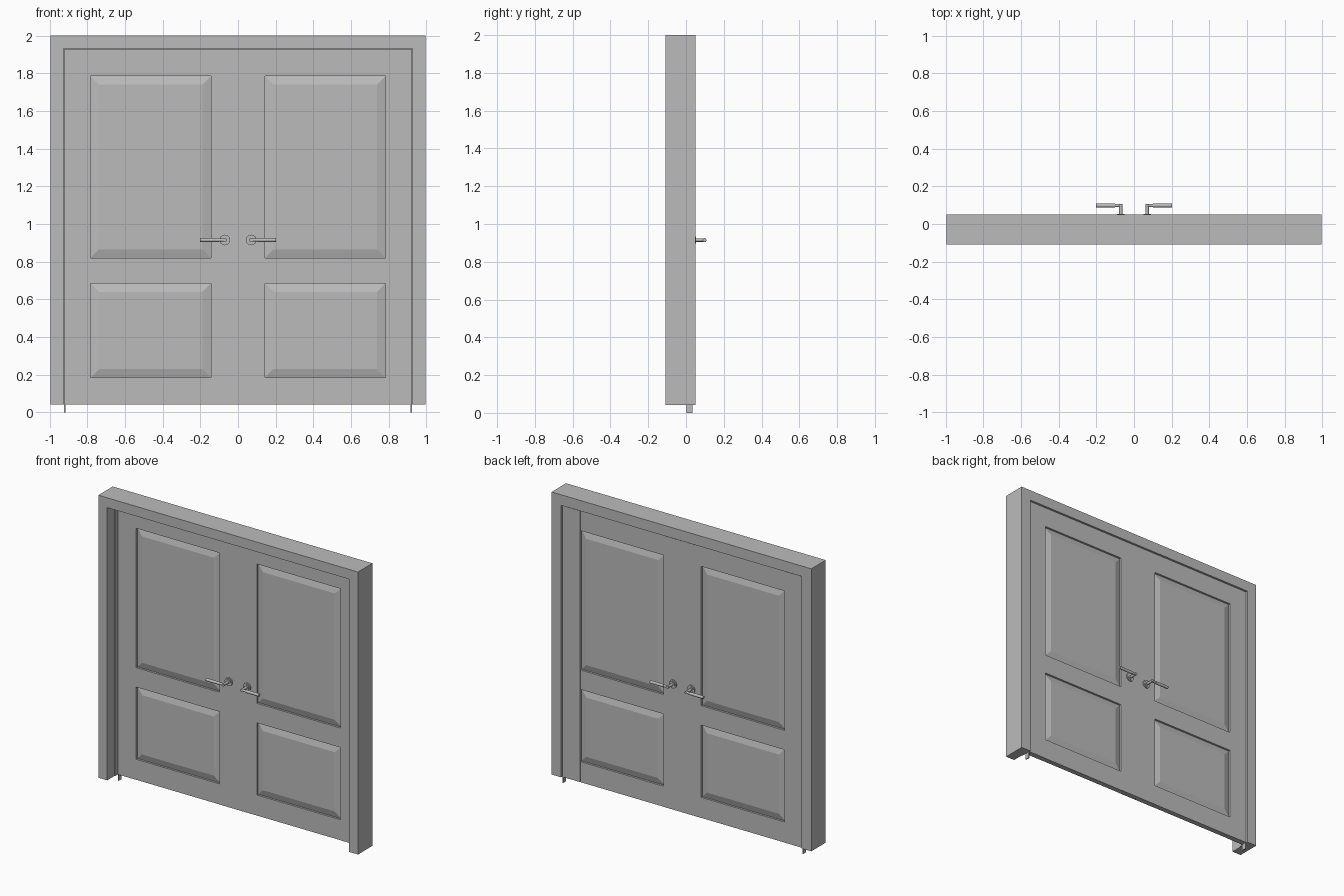
import bpy, bmesh, math
from mathutils import Matrix, Vector

if "Cube" in bpy.data.objects:
    bpy.data.objects.remove(bpy.data.objects["Cube"])

grey = bpy.data.materials.new("plain_grey")
grey.diffuse_color = (0.5, 0.5, 0.5, 1)
grey.use_nodes = True
grey.node_tree.nodes["Principled BSDF"].inputs["Base Color"].default_value = grey.diffuse_color

HALF_W, TOP, FLOOR_GAP = 0.995, 2.0, 0.043
DOOR_F, DOOR_B = 0.002, 0.040          # front and back of the door leaves
MID = (DOOR_F + DOOR_B) / 2


def finish(bm, name):
    bmesh.ops.recalc_face_normals(bm, faces=bm.faces)
    mesh = bpy.data.meshes.new(name)
    bm.to_mesh(mesh)
    bm.free()
    mesh.materials.append(grey)
    ob = bpy.data.objects.new(name, mesh)
    bpy.context.collection.objects.link(ob)
    return ob


def box(name, x0, x1, y0, y1, z0, z1):
    bm = bmesh.new()
    bmesh.ops.create_cube(bm, size=1)
    for v in bm.verts:
        v.co = Vector((x0 + (v.co.x + .5) * (x1 - x0),
                       y0 + (v.co.y + .5) * (y1 - y0),
                       z0 + (v.co.z + .5) * (z1 - z0)))
    return finish(bm, name)


def surround(name, profile, z0):
    """Sweep an (inset, y) profile up, across and down with mitred corners."""
    bm = bmesh.new()
    rings = []
    for side, upper in ((-1, 0), (-1, 1), (1, 1), (1, 0)):
        rings.append([bm.verts.new((side * (HALF_W - o), y, TOP - o if upper else z0))
                      for o, y in profile])
    n = len(profile)
    for a, b in zip(rings, rings[1:]):
        for i in range(n):
            j = (i + 1) % n
            bm.faces.new((a[i], a[j], b[j], b[i]))
    bm.faces.new(rings[0])
    bm.faces.new(rings[-1])
    return finish(bm, name)


def raised_panel(name, x0, x1, z0, z1):
    """Panel with sloping borders on both faces."""
    bm = bmesh.new()
    rings = []
    for inset, half in ((0.045, -0.017), (0, -0.004), (0, 0.004), (0.045, 0.017)):
        rings.append([bm.verts.new((x, MID + half, z)) for x, z in (
            (x0 + inset, z0 + inset), (x1 - inset, z0 + inset),
            (x1 - inset, z1 - inset), (x0 + inset, z1 - inset))])
    for a, b in zip(rings, rings[1:]):
        for i in range(4):
            j = (i + 1) % 4
            bm.faces.new((a[i], a[j], b[j], b[i]))
    bm.faces.new(rings[0])
    bm.faces.new(rings[-1])
    return finish(bm, name)


def rod(bm, a, b, r):
    a, b = Vector(a), Vector(b)
    d = b - a
    m = Matrix.Translation((a + b) / 2) @ d.to_track_quat('Z', 'Y').to_matrix().to_4x4()
    bmesh.ops.create_cone(bm, cap_ends=True, segments=24, radius1=r, radius2=r,
                          depth=d.length, matrix=m)


def handle(name, s, face, out):
    """Lever handle: s picks the leaf, out is the direction away from the door."""
    bm = bmesh.new()
    x, z, y = s * 0.07, 0.915, face + out * 0.058
    rod(bm, (x, face - out * .002, z), (x, face + out * .008, z), 0.028)    # rose
    rod(bm, (x, face, z), (x, face + out * .012, z), 0.019)                 # collar
    rod(bm, (x, face, z), (x, y + out * .008, z), 0.009)                    # neck
    rod(bm, (x - s * .008, y, z), (s * 0.11, y, z), 0.008)                  # arm
    rod(bm, (s * 0.10, y, z), (s * 0.203, y, z), 0.010)                     # grip
    ob = finish(bm, name)
    bpy.ops.object.select_all(action='DESELECT')
    bpy.context.view_layer.objects.active = ob
    ob.select_set(True)
    bpy.ops.object.shade_smooth_by_angle(angle=math.radians(35))


# Frame with a small rebate, and the seal strip that runs on to the floor
surround("door_frame", [(0, -0.108), (0.068, -0.108), (0.068, -0.03),
                        (0.073, -0.03), (0.073, 0.05), (0, 0.05)], FLOOR_GAP)
surround("seal_strip", [(0.072, 0.003), (0.079, 0.003),
                        (0.079, 0.035), (0.072, 0.035)], 0)

# Two mirrored leaves: stiles, rails, raised panels and handles
X_IN, X_A, X_B, X_OUT = 0.0005, 0.143, 0.783, 0.916
Z_TOP = 1.921
for s, side in ((-1, "left"), (1, "right")):
    def span(a, b):
        return sorted((s * a, s * b))

    box(side + "_inner_stile", *span(X_IN, X_A), DOOR_F, DOOR_B, FLOOR_GAP, Z_TOP)
    box(side + "_outer_stile", *span(X_B, X_OUT), DOOR_F, DOOR_B, FLOOR_GAP, Z_TOP)
    for part, z0, z1 in (("bottom", FLOOR_GAP, 0.185), ("middle", 0.685, 0.82),
                         ("top", 1.785, Z_TOP)):
        box(f"{side}_{part}_rail", *span(X_A, X_B), DOOR_F + .001, DOOR_B - .001, z0, z1)
    for part, z0, z1 in (("lower", 0.185, 0.685), ("upper", 0.82, 1.785)):
        raised_panel(f"{side}_{part}_panel", *span(X_A, X_B), z0, z1)
    handle(side + "_front_handle", s, DOOR_F, -1)
    handle(side + "_back_handle", s, DOOR_B, 1)
